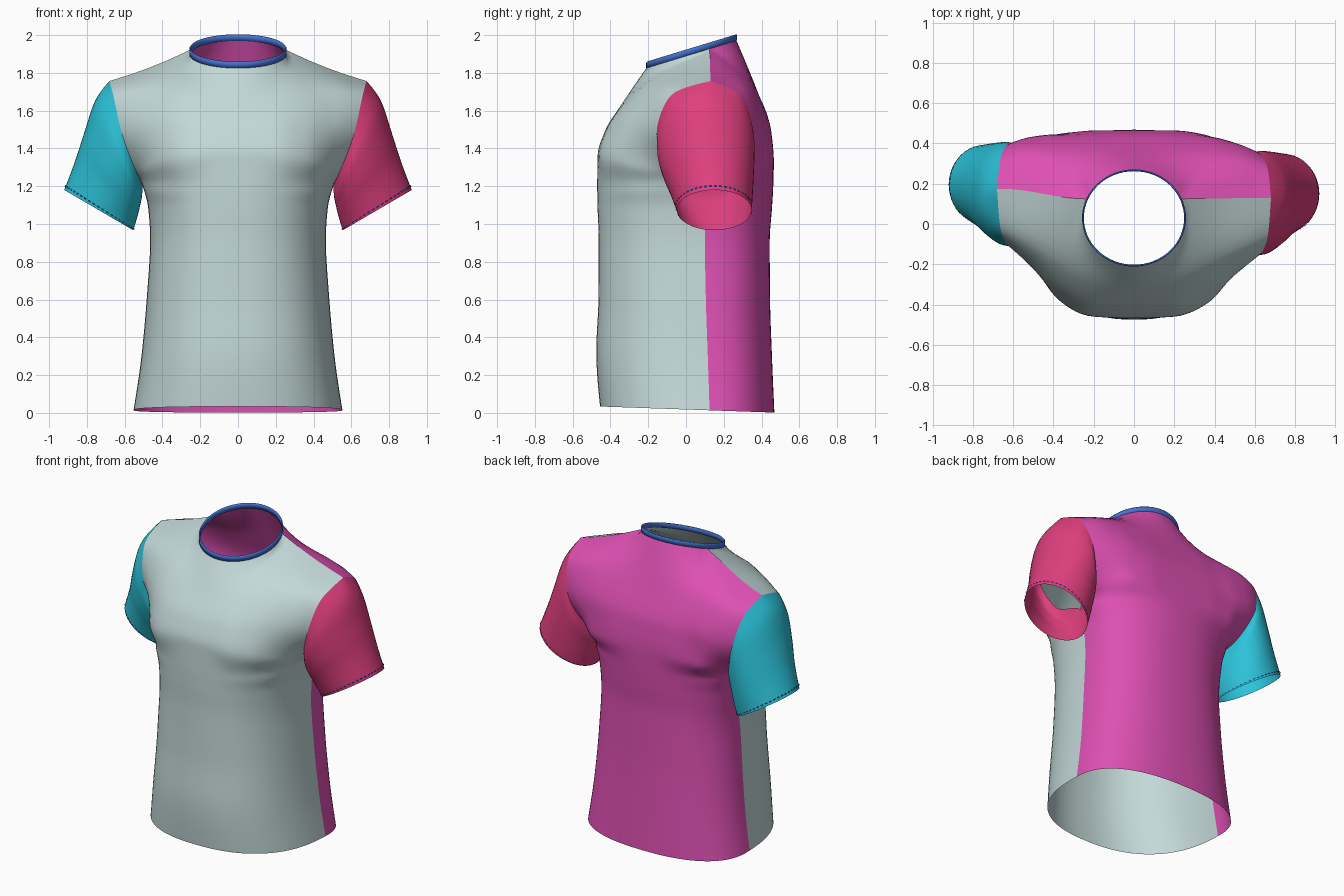
import bpy, bmesh, math
from mathutils import Vector as V

if "Cube" in bpy.data.objects:
    bpy.data.objects.remove(bpy.data.objects["Cube"])

H, SUB = 24, 6          # columns per half panel, steps per row span


def smooth(t):
    t = max(0.0, min(1.0, t))
    return t * t * (3 - 2 * t)


def warp(p):
    # the wearer's other shoulder sits slightly further back
    if p.x < 0:
        p = V((p.x, p.y + 0.045 * smooth((-p.x - 0.25) / 0.4) * smooth((p.z - 0.75) / 0.3), p.z))
    return p


def tangents(a):
    d = [a[i + 1] - a[i] for i in range(len(a) - 1)]
    m = [0.0] * len(a)
    for i in range(1, len(a) - 1):
        if d[i - 1] * d[i] > 0:
            m[i] = 2 * d[i - 1] * d[i] / (d[i - 1] + d[i])
    for e, de, n in ((0, d[0], m[1]), (-1, d[-1], m[-2])):
        v = 1.5 * de - 0.5 * n
        m[e] = v if v * de > 0 else 0.0
    return m


def spline(pts):
    """Smooth curve through points without overshoot, as a function of index."""
    ax = [[p[k] for p in pts] for k in range(3)]
    ms = [tangents(a) for a in ax]

    def at(s):
        i = min(int(s), len(pts) - 2)
        t = s - i
        h = (2*t**3 - 3*t*t + 1, t**3 - 2*t*t + t, 3*t*t - 2*t**3, t**3 - t*t)
        return V([a[i]*h[0] + m[i]*h[1] + a[i+1]*h[2] + m[i+1]*h[3] for a, m in zip(ax, ms)])
    return at


def material(name, rgb):
    m = bpy.data.materials.new(name)
    m.diffuse_color = (*rgb, 1)
    m.use_nodes = True
    m.node_tree.nodes["Principled BSDF"].inputs["Base Color"].default_value = m.diffuse_color
    return m


def make(name, verts, faces, mat):
    me = bpy.data.meshes.new(name)
    me.from_pydata([warp(v) for v in verts], [], faces)
    bm = bmesh.new()
    bm.from_mesh(me)
    bmesh.ops.recalc_face_normals(bm, faces=bm.faces)
    bm.to_mesh(me)
    bm.free()
    for p in me.polygons:
        p.use_smooth = True
    me.materials.append(mat)
    ob = bpy.data.objects.new(name, me)
    bpy.context.collection.objects.link(ob)
    return ob


def grid(name, rows, mat, wrap=False, loop=False):
    n, r = len(rows[0]), len(rows)
    faces = []
    for i in range(r if loop else r - 1):
        for j in range(n if wrap else n - 1):
            a, b, i2 = j, (j + 1) % n, (i + 1) % r
            faces.append((i*n + a, i*n + b, i2*n + b, i2*n + a))
    return make(name, [p for row in rows for p in row], faces, mat)


# Neck opening
def rim_z(y):
    return 1.923 + 0.305 * y


def neck(a, grow=0.0, drop=0.028):
    y = 0.03 + (0.235 + grow) * math.sin(a)
    return V(((0.252 + grow) * math.cos(a), y, rim_z(y) - drop))


CORNER = math.asin(0.095 / 0.235)
TIP = V((0.68, 0.13, 1.757))

# Torso sections: height, half width, front depth, back depth, seam depth
LOWER = [(0.0, 0.553, -0.455, 0.468, 0.125), (0.3, 0.51, -0.475, 0.455, 0.115),
         (0.6, 0.483, -0.463, 0.445, 0.105), (0.9, 0.465, -0.462, 0.443, 0.1),
         (1.08, 0.475, -0.468, 0.455, 0.1), (1.2, 0.505, -0.47, 0.462, 0.1)]

# Chest and upper back rows, centre to armhole
CHEST = [[(0, -.468, 1.36), (.2, -.46, 1.355), (.37, -.39, 1.345), (.48, -.25, 1.315), (.54, -.08, 1.28)],
         [(0, -.43, 1.49), (.19, -.42, 1.495), (.36, -.355, 1.50), (.51, -.245, 1.495), (.615, -.155, 1.48)],
         [(0, -.33, 1.65), (.17, -.312, 1.66), (.34, -.235, 1.70), (.51, -.15, 1.705), (.66, -.08, 1.68)]]
BACK = [[(0, .465, 1.33), (.2, .464, 1.33), (.38, .435, 1.325), (.48, .36, 1.31), (.54, .27, 1.28)],
        [(0, .45, 1.5), (.2, .449, 1.5), (.37, .435, 1.5), (.51, .40, 1.495), (.615, .355, 1.48)],
        [(0, .375, 1.71), (.17, .374, 1.71), (.35, .36, 1.712), (.52, .335, 1.705), (.66, .29, 1.68)]]


def panel_half(front):
    """Columns from centre to edge, each running hem to shoulder."""
    key = []
    for z, w, yf, yb, ys in LOWER:
        yc, row = (yf if front else yb), []
        for i in range(H + 1):
            t = i / H * math.pi / 2
            y = ys + (yc - ys) * max(0, math.cos(t)) ** 0.8
            row.append(V((w * math.sin(t) ** 0.85, y, z + (0.018 - 0.035 * y) * (1 - z / 1.2))))
        row[-1].y = ys
        key.append(row)
    for ctrl in (CHEST if front else BACK):
        s = spline([(-x, y, z) for x, y, z in ctrl[:0:-1]] + ctrl)
        key.append([s(4 + 4 * i / H) for i in range(H + 1)])
    start = -math.pi / 2 if front else math.pi / 2
    top, c = [], neck(CORNER)
    for i in range(H + 1):
        u = i / H * 2
        if u <= 1:
            top.append(neck(start + (CORNER - start) * u))
        else:
            p = c.lerp(TIP, u - 1)
            p.z -= 0.012 * math.sin((u - 1) * math.pi)
            top.append(p)
    key.append(top)
    cols = []
    for i in range(H + 1):
        s = spline([row[i] for row in key])
        cols.append([s(k / SUB) for k in range((len(key) - 1) * SUB + 1)])
    return cols


def flip(p):
    return V((-p.x, p.y, p.z))


grey = material("pale_fabric", (0.55, 0.69, 0.69))
magenta = material("magenta_fabric", (0.73, 0.08, 0.45))
pink = material("pink_fabric", (0.74, 0.05, 0.21))
cyan = material("cyan_fabric", (0.025, 0.55, 0.70))
blue = material("collar_blue", (0.06, 0.17, 0.65))
navy = material("stitch_navy", (0.015, 0.03, 0.15))

# Front and back panels
edges = {}
for name, front, mat in (("front_panel", True, grey), ("back_panel", False, magenta)):
    cols = panel_half(front)
    edges[front] = cols[-1][5 * SUB:]
    grid(name, [[flip(p) for p in c] for c in cols[:0:-1]] + cols, mat)

# Sleeve rings: outer x z, inner x z, centre y, half depth
armhole = edges[True] + edges[False][-2:0:-1]
N = len(armhole)
SLEEVE = [(.755, 1.655, .508, 1.15, .105, .258), (.815, 1.48, .52, 1.09, .118, .242),
          (.86, 1.34, .535, 1.03, .135, .22), (.92, 1.18, .555, .967, .15, .198)]


def sleeve_ring(ox, oz, ix, iz, yc, ry):
    out = []
    for k in range(N):
        a = -math.pi / 2 + 2 * math.pi * k / N
        s = math.sin(a)
        out.append(V(((ox+ix)/2 + (ox-ix)/2*s, yc - ry*math.cos(a), (oz+iz)/2 + (oz-iz)/2*s)))
    return out


rings = [armhole] + [sleeve_ring(*r) for r in SLEEVE]
lines = [spline([r[k] for r in rings]) for k in range(N)]
sleeve = [[f(4 * i / 24) for f in lines] for i in range(25)]

# Cuff stitches: short dashes just above the sleeve edge
sv, sf = [], []
centre = V((0.73, 0.148, 1.09))
for k in range(N):
    q = []
    for s in (3.85, 3.91):
        a, b = lines[k](s), lines[(k + 1) % N](s)
        for p in (a, a.lerp(b, 0.6)):
            q.append(p + (p - centre).normalized() * 0.004)
    n = len(sv)
    sv += q
    sf.append((n, n + 1, n + 3, n + 2))

for side, mat, f in (("right", pink, lambda p: p.copy()), ("left", cyan, flip)):
    grid(side + "_sleeve", [[f(p) for p in r] for r in sleeve], mat, wrap=True)
    make(side + "_cuff_stitches", [f(p) for p in sv], sf, navy)

# Collar band
profile = [(0.006, 0.034), (0.006, 0.006), (0.002, 0.0), (-0.003, 0.006), (-0.003, 0.034)]
grid("collar", [[neck(2 * math.pi * k / 64, g, d) for k in range(64)] for g, d in profile],
     blue, wrap=True, loop=True)
